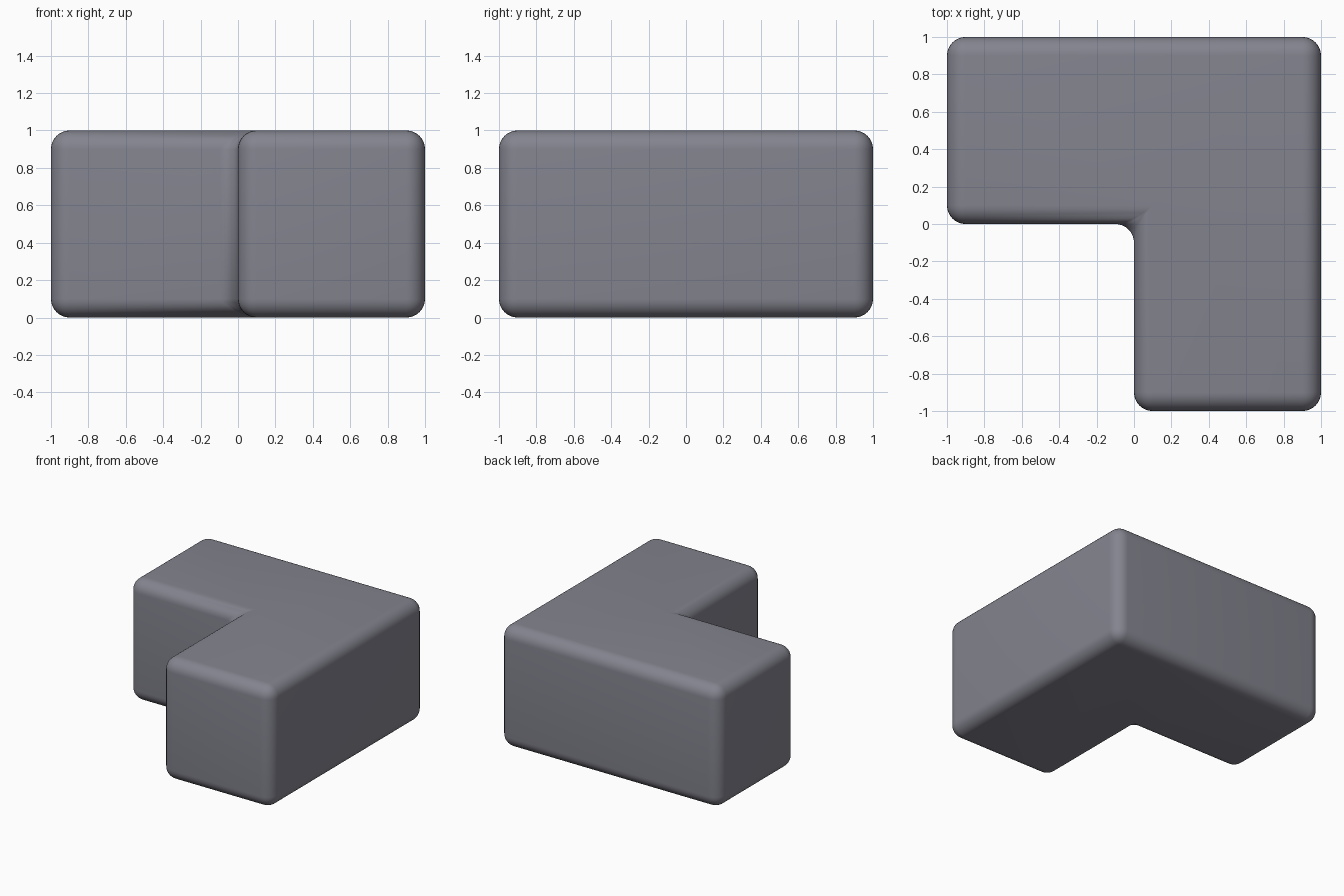
import bpy, bmesh

if "Cube" in bpy.data.objects:
    bpy.data.objects.remove(bpy.data.objects["Cube"])

# L-shaped footprint, extruded upward
outline = [(-1, 0), (0, 0), (0, -1), (1, -1), (1, 1), (-1, 1)]
bm = bmesh.new()
base = bm.faces.new([bm.verts.new((x, y, 0)) for x, y in outline])
top = bmesh.ops.extrude_face_region(bm, geom=[base], use_keep_orig=True)
bmesh.ops.translate(bm, vec=(0, 0, 1),
                    verts=[g for g in top["geom"] if isinstance(g, bmesh.types.BMVert)])
bmesh.ops.recalc_face_normals(bm, faces=bm.faces)

mesh = bpy.data.meshes.new("corner_block")
bm.to_mesh(mesh)
bm.free()
block = bpy.data.objects.new("corner_block", mesh)
bpy.context.collection.objects.link(block)

# Rounded edges, including the fillet in the inner corner
bevel = block.modifiers.new("rounded_edges", "BEVEL")
bevel.width = 0.1
bevel.segments = 8
bevel.limit_method = "ANGLE"

# Smooth shading all over
mesh.polygons.foreach_set("use_smooth", [True] * len(mesh.polygons))

# Dark blue-grey colour
slate = bpy.data.materials.new("slate")
slate.diffuse_color = (0.23, 0.23, 0.275, 1)
slate.use_nodes = True
slate.node_tree.nodes["Principled BSDF"].inputs["Base Color"].default_value = slate.diffuse_color
mesh.materials.append(slate)
